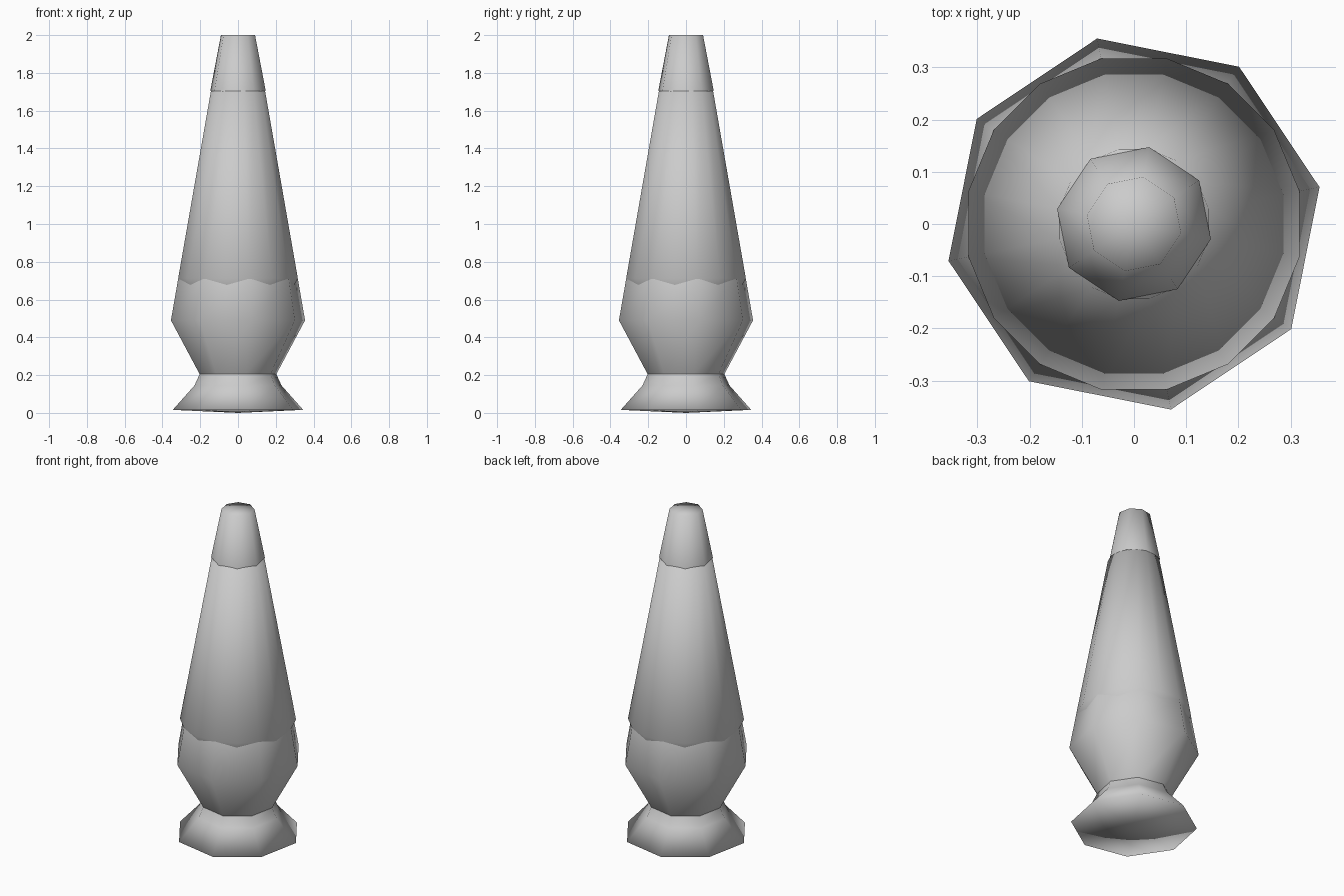
import bpy, bmesh
from math import cos, sin, radians

if "Cube" in bpy.data.objects:
    bpy.data.objects.remove(bpy.data.objects["Cube"])


def lathe(name, profile, sides, offset, top=None, bottom=None):
    """Faceted turned part; top/bottom are heights of closing centre points."""
    bm = bmesh.new()
    rings = []
    for r, z in profile:
        ring = []
        for i in range(sides):
            a = radians(offset + 360 * i / sides)
            ring.append(bm.verts.new((r * cos(a), r * sin(a), z)))
        rings.append(ring)
    for a, b in zip(rings, rings[1:]):
        for i in range(sides):
            j = (i + 1) % sides
            bm.faces.new((a[i], a[j], b[j], b[i]))
    for ring, z in ((rings[0], bottom), (rings[-1], top)):
        if z is not None:
            c = bm.verts.new((0, 0, z))
            for i in range(sides):
                v, w = ring[i], ring[(i + 1) % sides]
                bm.faces.new((v, w, c) if ring is rings[-1] else (w, v, c))
    for f in bm.faces:
        f.smooth = True
    me = bpy.data.meshes.new(name)
    bm.to_mesh(me)
    bm.free()
    ob = bpy.data.objects.new(name, me)
    bpy.context.collection.objects.link(ob)
    return ob


# Flared octagonal foot with a slightly bulged underside
lathe("base_foot", [(0.352, 0.016), (0.235, 0.145), (0.207, 0.205)], 8, 11.25, bottom=0.0)

# Octagonal cup holding the glass
lathe("base_cup", [(0.207, 0.205), (0.362, 0.49), (0.323, 0.71)], 8, 11.25)

# Tapered glass bottle, its lower end sunk in the cup
lathe("glass_bottle", [(0.205, 0.5), (0.323, 0.712), (0.146, 1.705)], 16, 11.25,
      top=1.705, bottom=0.5)

# Octagonal cap
lathe("top_cap", [(0.150, 1.703), (0.092, 2.0)], 8, 33.75, top=2.0)
